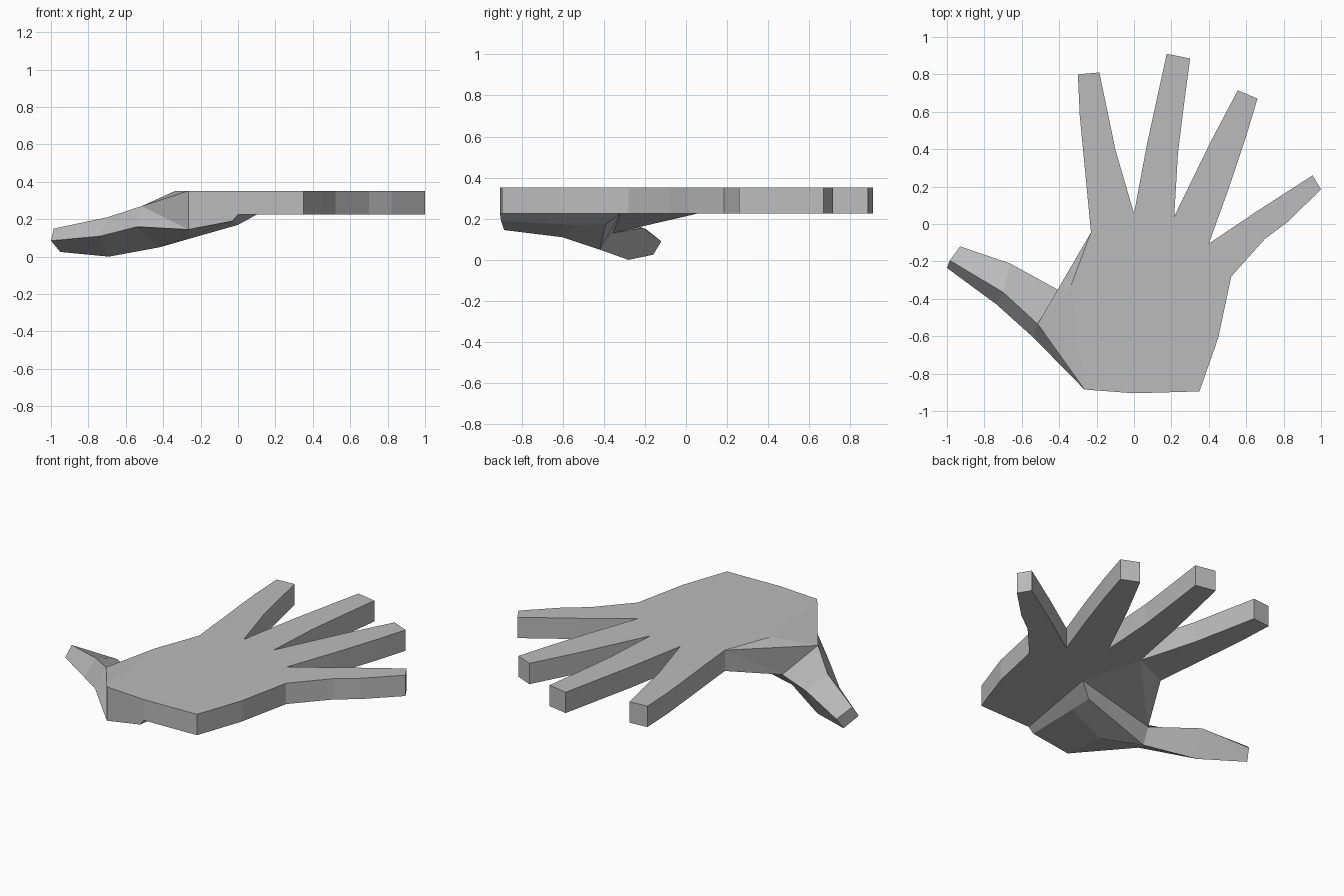
import bpy
import bmesh

cube = bpy.data.objects.get("Cube")
if cube:
    bpy.data.objects.remove(cube, do_unlink=True)

TOP, BOTTOM = 0.352, 0.225

grey = bpy.data.materials.new("plain_grey")
grey.use_nodes = True
colour = (0.5, 0.5, 0.5, 1)
grey.diffuse_color = colour
grey.node_tree.nodes["Principled BSDF"].inputs["Base Color"].default_value = colour


def finish(name, bm):
    """Turn a bmesh into a flat-shaded object."""
    bmesh.ops.recalc_face_normals(bm, faces=bm.faces)
    mesh = bpy.data.meshes.new(name)
    bm.to_mesh(mesh)
    bm.free()
    mesh.materials.append(grey)
    obj = bpy.data.objects.new(name, mesh)
    bpy.context.collection.objects.link(obj)
    return obj


def add_points(bm, points):
    return [bm.verts.new(p) for p in points]


# Outline of the flat hand, seen from above
wrist = [(0, -.905), (.35, -.895), (.45, -.61), (.52, -.28)]
little_finger = [(.7, -.08), (.82, .01), (1, .185), (.955, .26), (.66, .07), (.4, -.105)]
ring_finger = [(.51, .2), (.6, .47), (.66, .67), (.555, .715), (.41, .44), (.215, .04)]
middle_finger = [(.235, .38), (.27, .66), (.3, .885), (.175, .91), (.07, .43), (0, .055)]
index_finger = [(-.1, .4), (-.185, .81), (-.3, .8), (-.29, .58), (-.23, -.045)]
palm = wrist + little_finger + ring_finger + middle_finger
outline = palm + index_finger

# Thumb cross-sections from base to tip: ridge, outer, under, back
thumb_rings = [
    [(-.515, -.535, .27), (-.54, -.605, .16), (-.42, -.42, .05), (-.4, -.355, .13)],
    [(-.7, -.365, .21), (-.735, -.43, .11), (-.69, -.28, 0), (-.665, -.21, .155)],
    [(-.985, -.195, .15), (-1, -.235, .085), (-.95, -.16, .025), (-.93, -.12, .09)],
]

# Palm and four fingers: flat slab with straight sides
bm = bmesh.new()
upper = add_points(bm, [(x, y, TOP) for x, y in outline])
lower = add_points(bm, [(x, y, BOTTOM) for x, y in outline])
for i in range(len(outline) - 1):
    bm.faces.new((upper[i], upper[i + 1], lower[i + 1], lower[i]))

# Key points on the thumb side
knuckle, heel_top, heel_low = add_points(
    bm, [(-.335, -.325, TOP), (-.265, -.885, TOP), (-.265, -.885, .145)])
ridge, outer, under, back = add_points(bm, thumb_rings[0])
wrist_edge, mound_front, mound_back, mound_end, mound_low = add_points(
    bm, [(-.03, -.9, .19), (0, -.53, .17), (0, -.39, .175),
         (.1, -.32, BOTTOM), (-.255, -.6, .11)])
web_index = len(palm) - 1
web, root_top, root_low = lower[web_index], upper[-1], lower[-1]
wrist_top, wrist_low = upper[0], lower[0]

faces = [
    # Back of the hand and its underside
    upper + [knuckle, heel_top],
    lower[:web_index + 1] + [mound_end],
    lower[web_index:],
    # Wrist end
    (heel_top, wrist_top, wrist_low, wrist_edge, heel_low),
    # Slopes from the hand down to the thumb
    (knuckle, ridge, heel_top),
    (knuckle, root_top, ridge),
    (root_top, back, ridge),
    (root_top, root_low, back),
    (heel_top, ridge, heel_low),
    (ridge, outer, heel_low),
    (root_low, web, back),
    (web, mound_end, back),
    # Mound under the thumb
    (mound_end, mound_back, under, back),
    (wrist_low, mound_end, mound_back, mound_front, wrist_edge),
    (wrist_edge, mound_front, mound_low, heel_low),
    (mound_front, mound_back, under, mound_low),
    (mound_low, under, outer, heel_low),
]
for face in faces:
    bm.faces.new(face)
finish("palm_and_fingers", bm)

# Thumb: lofted through its cross-sections and closed at the tip
bm = bmesh.new()
rings = [add_points(bm, ring) for ring in thumb_rings]
for a, b in zip(rings, rings[1:]):
    for i in range(len(a)):
        j = (i + 1) % len(a)
        bm.faces.new((a[i], a[j], b[j], b[i]))
bm.faces.new(rings[-1])
finish("thumb", bm)
